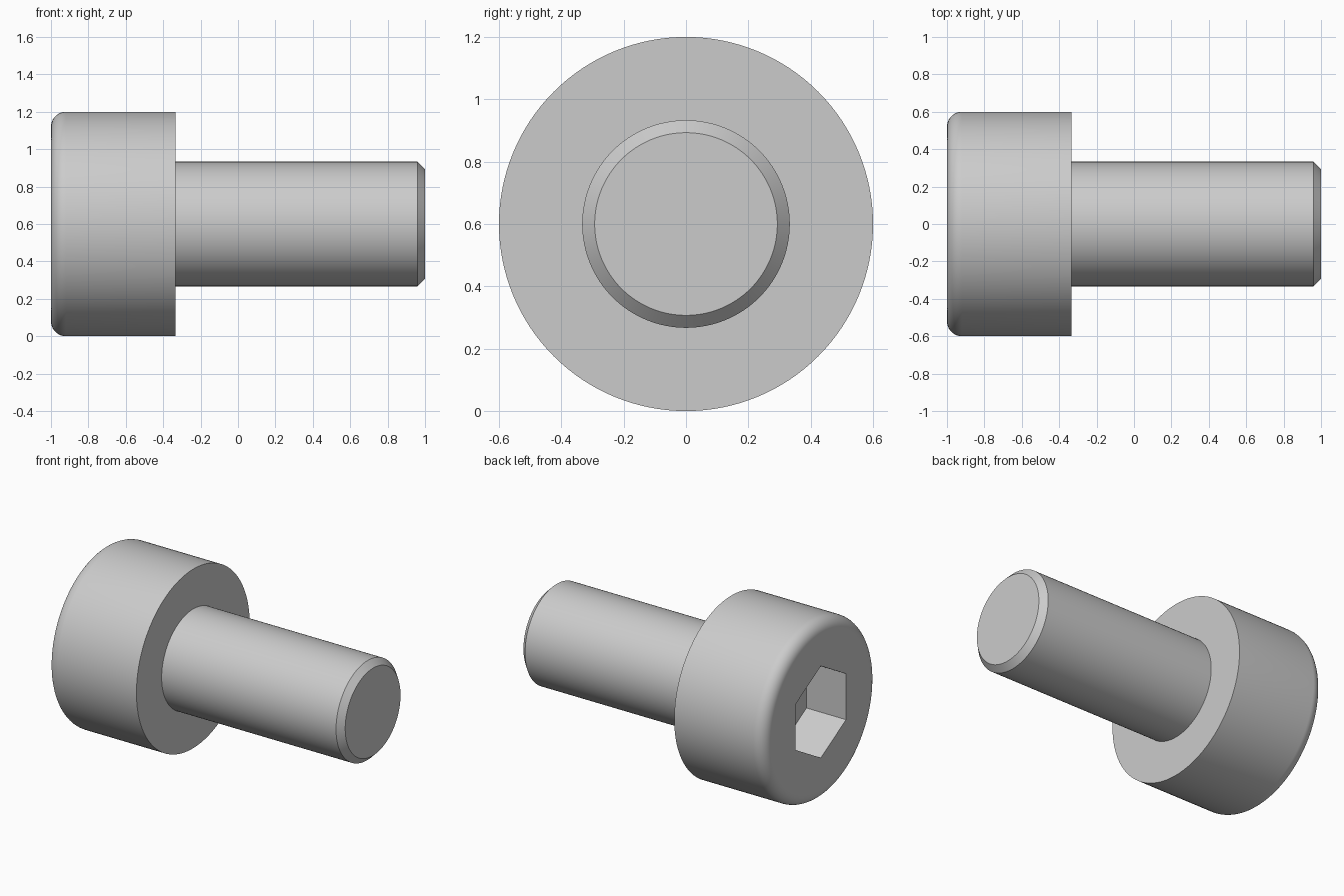
import bpy, bmesh
from math import sin, cos, pi, radians
from mathutils import Vector

if "Cube" in bpy.data.objects:
    bpy.data.objects.remove(bpy.data.objects["Cube"])

CENTRE_Z = 0.6
SEGMENTS = 128


def new_object(name, bm):
    bmesh.ops.recalc_face_normals(bm, faces=bm.faces)
    mesh = bpy.data.meshes.new(name)
    bm.to_mesh(mesh)
    bm.free()
    obj = bpy.data.objects.new(name, mesh)
    bpy.context.collection.objects.link(obj)
    obj.location.z = CENTRE_Z
    return obj


def ring(bm, x, r, count):
    return [bm.verts.new((x, r * sin(2 * pi * i / count), r * cos(2 * pi * i / count)))
            for i in range(count)]


def loft(name, profile, count):
    """Closed solid around the x axis from (x, radius) pairs, with flat caps."""
    bm = bmesh.new()
    rings = [ring(bm, x, r, count) for x, r in profile]
    for a, b in zip(rings, rings[1:]):
        for i in range(count):
            j = (i + 1) % count
            bm.faces.new((a[i], a[j], b[j], b[i]))
    bm.faces.new(rings[0])
    bm.faces.new(rings[-1])
    return new_object(name, bm)


# Screw body: rounded head rim, flat underside, shank with chamfered tip
head_r, shank_r, fillet, chamfer = 0.6, 0.333, 0.08, 0.04
rim = [(-1 + fillet * (1 - sin(t)), head_r - fillet * (1 - cos(t)))
       for t in (pi / 2 * (1 - k / 10) for k in range(11))]
profile = rim + [(-0.333, head_r), (-0.333, shank_r),
                 (1 - chamfer, shank_r), (1, shank_r - chamfer)]
screw = loft("cap_screw", profile, SEGMENTS)

# Hex socket cutter: 0.533 across flats, corners pointing up and down
hex_r = 0.533 / 2 / cos(pi / 6)
cutter = loft("hex_socket_cutter", [(-1.2, hex_r), (-0.707, hex_r)], 6)
cutter.hide_render = True

cut = screw.modifiers.new("hex_socket", 'BOOLEAN')
cut.operation = 'DIFFERENCE'
cut.solver = 'EXACT'
cut.object = cutter

bpy.ops.object.select_all(action='DESELECT')
screw.select_set(True)
bpy.context.view_layer.objects.active = screw
bpy.ops.object.modifier_apply(modifier=cut.name)
bpy.data.objects.remove(cutter)
bpy.ops.object.shade_smooth_by_angle(angle=radians(30))
